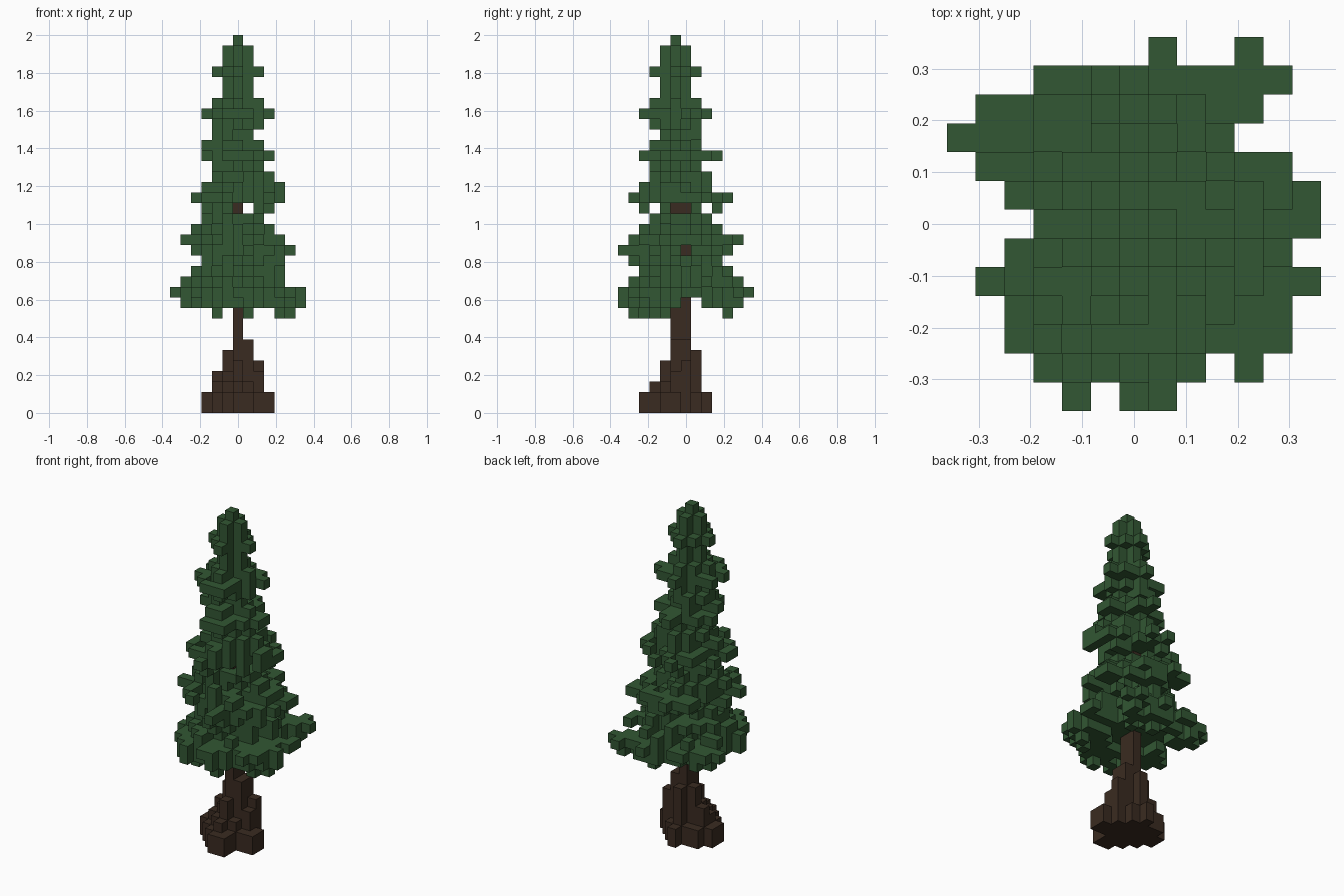
import bpy
import bmesh
import random
from mathutils import Vector

random.seed(7)
VOXEL = 2 / 36          # the tree is 36 cubes tall
TRUNK_CELLS = ((0, -1), (0, 0))

default = bpy.data.objects.get("Cube")
if default:
    bpy.data.objects.remove(default, do_unlink=True)


def make_material(name, colour):
    mat = bpy.data.materials.new(name)
    mat.use_nodes = True
    mat.diffuse_color = (*colour, 1)
    mat.node_tree.nodes["Principled BSDF"].inputs["Base Color"].default_value = (*colour, 1)
    return mat


def build_voxels(name, cells, hidden_by, material):
    """Skin a set of cube cells, leaving out faces between touching cubes."""
    bm = bmesh.new()
    corners = {}

    def corner(point):
        key = tuple(round(2 * c) for c in point)
        if key not in corners:
            corners[key] = bm.verts.new(point * VOXEL)
        return corners[key]

    for cell in sorted(cells):
        centre = Vector(cell) + Vector((0, 0, 0.5))
        for axis in range(3):
            for sign in (-1, 1):
                normal = Vector((0, 0, 0))
                normal[axis] = sign
                neighbour = tuple(int(c) for c in Vector(cell) + normal)
                if neighbour in cells or neighbour in hidden_by:
                    continue
                u = Vector((0, 0, 0))
                u[(axis + 1) % 3] = 0.5
                v = normal.cross(u)
                middle = centre + normal / 2
                bm.faces.new([corner(middle + a * u + b * v)
                              for a, b in ((-1, -1), (1, -1), (1, 1), (-1, 1))])
    mesh = bpy.data.meshes.new(name)
    bm.to_mesh(mesh)
    bm.free()
    mesh.materials.append(material)
    obj = bpy.data.objects.new(name, mesh)
    bpy.context.collection.objects.link(obj)
    return obj


# Plan outline of the crown: x range of each row, from y = -5 to y = 5
ROWS = [(-3, 2), (-4, 5), (-4, 5), (-5, 6), (-4, 5), (-3, 6),
        (-4, 6), (-5, 5), (-6, 3), (-5, 4), (-3, 5)]
outline = {(x, y) for y, (a, b) in enumerate(ROWS, -5) for x in range(a, b + 1)}
# Single branch tips poking out of the outline
outline |= {(1, 6), (4, 6), (4, -5), (-2, -6), (0, -6), (1, -6)}

# Crown layers from the bottom up, starting at layer 9: x and y limits
CROWN = [(-2, 5, -5, 4), (-5, 6, -6, 5), (-6, 6, -6, 6), (-5, 4, -5, 5),
         (-4, 4, -4, 4), (-3, 4, -5, 3), (-4, 5, -6, 4), (-5, 4, -5, 5),
         (-4, 3, -4, 3), (-3, 2, -3, 2), (-3, 3, -4, 3), (-4, 4, -5, 4),
         (-3, 4, -4, 2), (-2, 3, -3, 2), (-2, 2, -3, 1), (-3, 3, -4, 3),
         (-3, 2, -3, 1), (-2, 1, -2, 1), (-2, 2, -3, 1), (-3, 3, -4, 2),
         (-2, 2, -3, 1), (-1, 1, -2, 0), (-1, 1, -2, 0), (-2, 2, -3, 1),
         (-1, 1, -2, 0), (-1, 1, -2, 0), (0, 0, -1, -1)]

# Drooping ends of the lowest branches
BRANCH_ENDS = [(5, -2), (4, -3), (4, 4), (-4, 3), (-4, -2), (-2, -5), (1, -5), (1, 5)]

# Root flare layers, starting at layer 1
ROOTS = [(-3, 3, -4, 2), (-2, 2, -3, 1), (-2, 2, -2, 1),
         (-1, 2, -2, 1), (-1, 1, -1, 1), (0, 1, -1, 0)]


def crown_allows(x, y, z):
    """Hollow under the skirt and open gaps between the tiers."""
    if (x, y) not in outline:
        return False
    if z in (10, 11) and x > 2 and y > 0 and 1 <= x - y <= 4:
        return False            # opening between two low branches
    if z == 9:
        return x in (-2, 1, 4, 5) and (y == 4 or y < -1) and x * x + y * y > 14
    if z == 10:
        return x * x + y * y > 7 and not (x > 0 and y == 0)
    if z == 15:
        return not (x > 0 and y == 0)
    if z == 19:
        return x not in (0, 1) and y in (-4, -2, 1, 3)
    return True


def roots_allow(x, y, z):
    """The flare is cut back towards the back left."""
    return x + y < 3


def ragged_layer(z, limits, allows, core, fringe):
    """A rough diamond slab that reaches its limits on all four sides."""
    x0, x1, y0, y1 = limits
    cx, cy = (x0 + x1) / 2, (y0 + y1) / 2
    rx, ry = max((x1 - x0) / 2, 0.5), max((y1 - y0) / 2, 0.5)
    spots = [(x, y) for x in range(x0, x1 + 1) for y in range(y0, y1 + 1)
             if allows(x, y, z)]
    layer = set()
    for x, y in spots:
        d = abs(x - cx) / rx + abs(y - cy) / ry
        if d <= core or (d < 1.36 and random.random() < fringe):
            layer.add((x, y))
    # Push one branch tip out to each limit and join it to the slab
    for axis, limit in ((0, x0), (0, x1), (1, y0), (1, y1)):
        side = [s for s in spots if s[axis] == limit]
        if not side or any(s in layer for s in side):
            continue
        middle = (cx, cy)[1 - axis]
        tip = min(side, key=lambda s: abs(s[1 - axis] - middle) + random.random())
        inward = 1 if limit < (cx, cy)[axis] else -1
        while tip in spots and tip not in layer:
            layer.add(tip)
            tip = (tip[0] + inward, tip[1]) if axis == 0 else (tip[0], tip[1] + inward)
    return {(x, y, z) for x, y in layer}


# Trunk: a slim post inside the crown with root columns standing on the ground
trunk = {(x, y, 20) for x, y in TRUNK_CELLS}
for z, limits in enumerate(ROOTS, 1):
    trunk |= ragged_layer(z, limits, roots_allow, 1.0, 0.2)
trunk |= {(x, y, k) for x, y, z in trunk for k in range(z)}

# Crown: ragged tiers that narrow to a single cube
crown = set()
for z, limits in enumerate(CROWN, 9):
    crown |= ragged_layer(z, limits, crown_allows, 0.85, 0.5)

# Thicken the ends of the low branches, two cubes deep
for bx, by in BRANCH_ENDS:
    for dx, dy in ((0, 0), (1, 0), (-1, 0), (0, 1), (0, -1)):
        for z in (10, 11):
            x, y = bx + dx, by + dy
            x0, x1, y0, y1 = CROWN[z - 9]
            if crown_allows(x, y, z) and x0 <= x <= x1 and y0 <= y <= y1:
                crown.add((x, y, z))

# Fill out the low tiers so the skirt covers the whole outline
covered = {(x, y) for x, y, z in crown}
for x, y in sorted(outline - covered):
    crown.add((x, y, 11 if crown_allows(x, y, 11) else 15))
crown -= trunk

bark = make_material("dark bark", (0.042, 0.024, 0.015))
needles = make_material("needle green", (0.032, 0.095, 0.033))
build_voxels("trunk", trunk, crown, bark)
build_voxels("crown", crown, trunk, needles)
